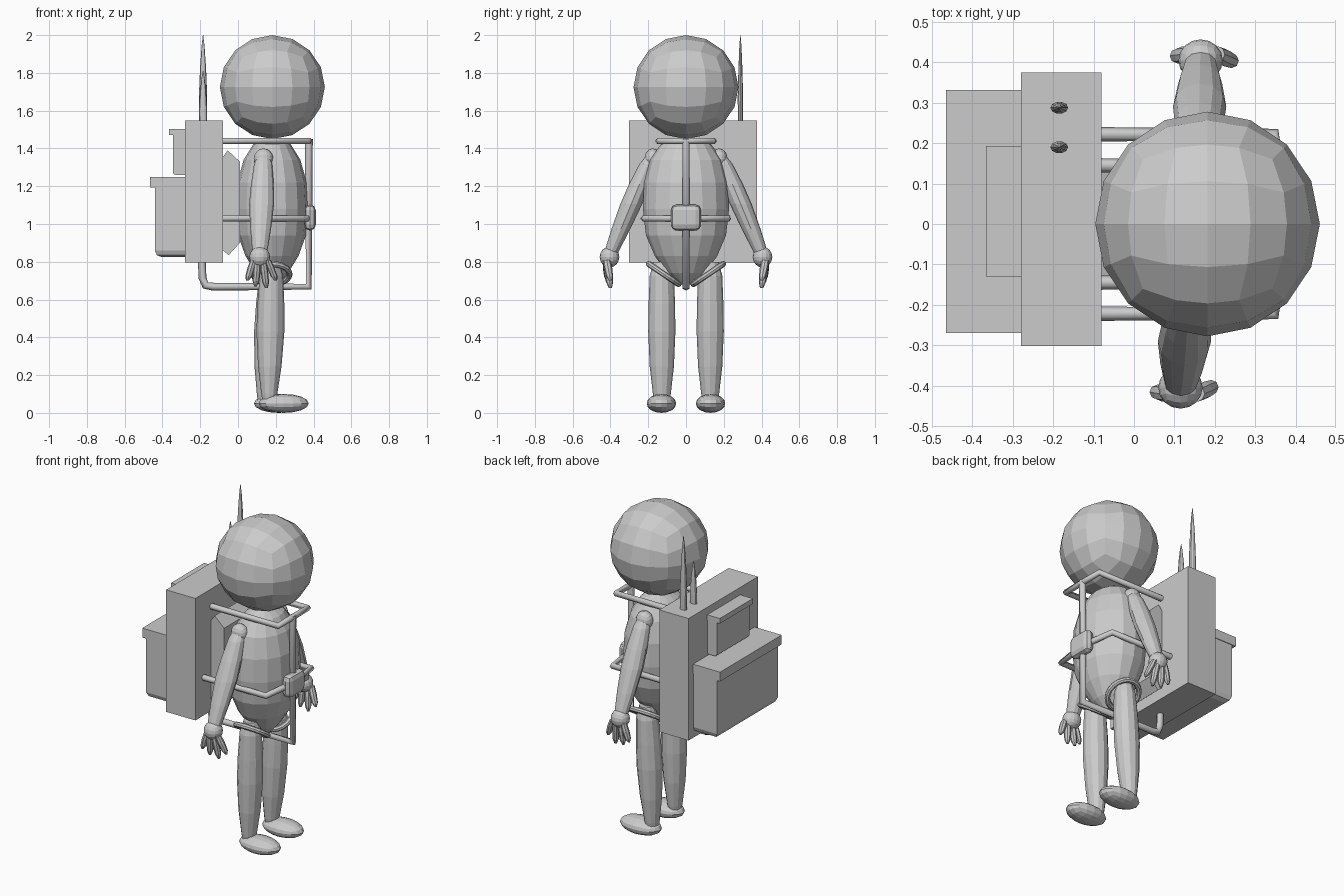
import bpy, bmesh, math
from mathutils import Vector

if "Cube" in bpy.data.objects:
    bpy.data.objects.remove(bpy.data.objects["Cube"])

grey = bpy.data.materials.new("suit_grey")
grey.diffuse_color = (0.6, 0.6, 0.6, 1)
grey.use_nodes = True
grey.node_tree.nodes["Principled BSDF"].inputs["Base Color"].default_value = grey.diffuse_color


def finish(name, bm):
    bmesh.ops.recalc_face_normals(bm, faces=bm.faces)
    me = bpy.data.meshes.new(name)
    bm.to_mesh(me)
    bm.free()
    ob = bpy.data.objects.new(name, me)
    bpy.context.collection.objects.link(ob)
    me.materials.append(grey)
    return ob


def ball(name, c, r):
    """Four-by-four quad sphere stretched to radii r."""
    bm = bmesh.new()
    bmesh.ops.create_cube(bm, size=2)
    bmesh.ops.subdivide_edges(bm, edges=bm.edges[:], cuts=3, use_grid_fill=True)
    for v in bm.verts:
        d = Vector([math.tan(a * math.pi / 4) for a in v.co]).normalized()
        v.co = Vector(c) + Vector((d.x * r[0], d.y * r[1], d.z * r[2]))
    return finish(name, bm)


def loft(name, rings, sides=12):
    """Skin level rings given as (x, y, z, rx, ry)."""
    bm = bmesh.new()
    loops = []
    for x, y, z, rx, ry in rings:
        loops.append([bm.verts.new((x + rx * math.cos(a), y + ry * math.sin(a), z))
                      for a in (2 * math.pi * i / sides for i in range(sides))])
    for a, b in zip(loops, loops[1:]):
        for i in range(sides):
            j = (i + 1) % sides
            bm.faces.new((a[i], a[j], b[j], b[i]))
    bm.faces.new(loops[0])
    bm.faces.new(loops[-1])
    return finish(name, bm)


def limb(name, p, q, profile, sides=12):
    """Loft from p to q; profile holds (fraction, rx, ry)."""
    p, q = Vector(p), Vector(q)
    return loft(name, [(*p.lerp(q, t), rx, ry) for t, rx, ry in profile], sides)


def box(name, lo, hi, bevel=0, keep_edge=None):
    lo, hi = Vector(lo), Vector(hi)
    bm = bmesh.new()
    bmesh.ops.create_cube(bm, size=1)
    for v in bm.verts:
        v.co = (lo + hi) / 2 + Vector([a * b for a, b in zip(v.co, hi - lo)])
    if bevel:
        edges = [e for e in bm.edges if keep_edge is None or keep_edge(e)]
        bmesh.ops.bevel(bm, geom=edges, offset=bevel, segments=2, profile=0.5, affect='EDGES')
    return finish(name, bm)


def tube(name, pts, r):
    cu = bpy.data.curves.new(name, 'CURVE')
    cu.dimensions = '3D'
    cu.bevel_depth = r
    cu.bevel_resolution = 1
    cu.use_fill_caps = True
    sp = cu.splines.new('POLY')
    sp.points.add(len(pts) - 1)
    for s, p in zip(sp.points, pts):
        s.co = (*p, 1)
    cu.materials.append(grey)
    ob = bpy.data.objects.new(name, cu)
    bpy.context.collection.objects.link(ob)
    bpy.ops.object.select_all(action='DESELECT')
    ob.select_set(True)
    bpy.context.view_layer.objects.active = ob
    bpy.ops.object.convert(target='MESH')


# Helmet and torso
ball("helmet", (0.182, 0, 1.725), (0.278, 0.278, 0.275))
loft("torso", [(0.18, 0, z, rx, ry) for z, rx, ry in (
    (0.68, .03, .03), (0.74, .085, .10), (0.83, .14, .165), (0.94, .18, .212),
    (1.08, .192, .228), (1.22, .184, .222), (1.34, .15, .19), (1.42, .10, .135),
    (1.455, .05, .07))], 16)

# Arms, hands, legs and feet for both sides
for side, s in (("right", -1), ("left", 1)):
    ax = 0.135 if s < 0 else 0.16
    wx = 0.115 if s < 0 else 0.165
    ball(side + "_shoulder", (ax, s * 0.175, 1.345), (.052, .045, .055))
    limb(side + "_arm", (ax, s * 0.18, 1.37), (wx, s * 0.40, 0.84),
         ((0, .03, .025), (.1, .048, .045), (.3, .06, .056), (.5, .066, .058),
          (.75, .055, .05), (1, .038, .036)))
    ball(side + "_wrist", (wx, s * 0.405, 0.825), (.055, .052, .055))
    # fingers fan out below the wrist
    for i, (dx, tz, ty) in enumerate(((-.065, .70, .415), (-.022, .67, .405),
                                      (.035, .66, .40), (.085, .70, .40))):
        limb(f"{side}_finger_{i + 1}", (wx + dx * .5, s * .42, 0.81),
             (wx + dx, s * ty, tz),
             ((0, .017, .02), (.4, .02, .022), (.8, .018, .018), (1, .007, .008)), 8)
    back = 0 if s < 0 else -0.025
    limb(side + "_leg", (0.178, s * 0.128, 0.80), (0.165 + back, s * 0.128, 0.06),
         ((0, .04, .045), (.1, .062, .064), (.3, .071, .07), (.5, .074, .072),
          (.75, .062, .064), (.95, .042, .047), (1, .035, .04)))
    ball(side + "_foot", (0.242 + back, s * 0.13, 0.05), (.133, .078, .05))
    # harness loop around the thigh
    bpy.ops.mesh.primitive_torus_add(
        major_segments=20, minor_segments=8, major_radius=.095, minor_radius=.016,
        location=(0.178, s * 0.118, 0.735), rotation=(s * math.radians(34), 0, 0))
    bpy.context.object.name = side + "_thigh_loop"
    bpy.context.object.data.materials.append(grey)

# Harness tubes and buckle
for name, z, w, x in (("collar_strap", 1.44, .145, .375), ("waist_strap", 1.03, .222, .375)):
    tube(name, [(-.1, -w, z), (x, -w, z) if z > 1.2 else (.345, -w, z), (x, 0, z),
                (x, w, z) if z > 1.2 else (.345, w, z), (-.1, w, z)], .018)
tube("centre_strap", [(.375, 0, 1.45), (.375, 0, .668), (-.13, 0, .668), (-.172, 0, .675),
                      (-.188, 0, .715), (-.192, 0, .83)], .021)
box("buckle", (.35, -.08, .965), (.412, .08, 1.103), .03)

# Back pad between torso and pack
bm = bmesh.new()
pad = [bm.verts.new((x, -.15, z)) for x, z in (
    (-.09, 1.34), (-.055, 1.39), (.01, 1.33), (.01, .90), (-.05, .835), (-.09, .87))]
f = bm.faces.new(pad)
ext = bmesh.ops.extrude_face_region(bm, geom=[f])["geom"]
bmesh.ops.translate(bm, vec=(0, .30, 0),
                    verts=[g for g in ext if isinstance(g, bmesh.types.BMVert)])
finish("back_pad", bm)

# Backpack with two lidded pouches
box("backpack", (-.28, -.302, .795), (-.08, .375, 1.548))
box("lower_pouch", (-.44, -.268, .825), (-.275, .328, 1.2), .035,
    lambda e: all(v.co.z < 1 for v in e.verts) and all(v.co.x < -.3 for v in e.verts)
    or all(v.co.z < 1 for v in e.verts) and abs(e.verts[0].co.x - e.verts[1].co.x) > .1)
box("lower_pouch_lid", (-.465, -.27, 1.192), (-.275, .332, 1.25))
box("upper_pouch", (-.345, -.128, 1.26), (-.275, .191, 1.475), .015,
    lambda e: all(v.co.z < 1.4 for v in e.verts) and all(v.co.x < -.3 for v in e.verts))
box("upper_pouch_lid", (-.366, -.13, 1.47), (-.275, .193, 1.502))

# Antennas
for name, y, top in (("tall_antenna", .288, 2.0), ("short_antenna", .19, 1.81)):
    limb(name, (-.185, y, 1.5), (-.185, y, top),
         ((0, .021, .014), (.35, .022, .015), (.65, .016, .011), (.88, .008, .006),
          (1, .001, .001)), 10)
